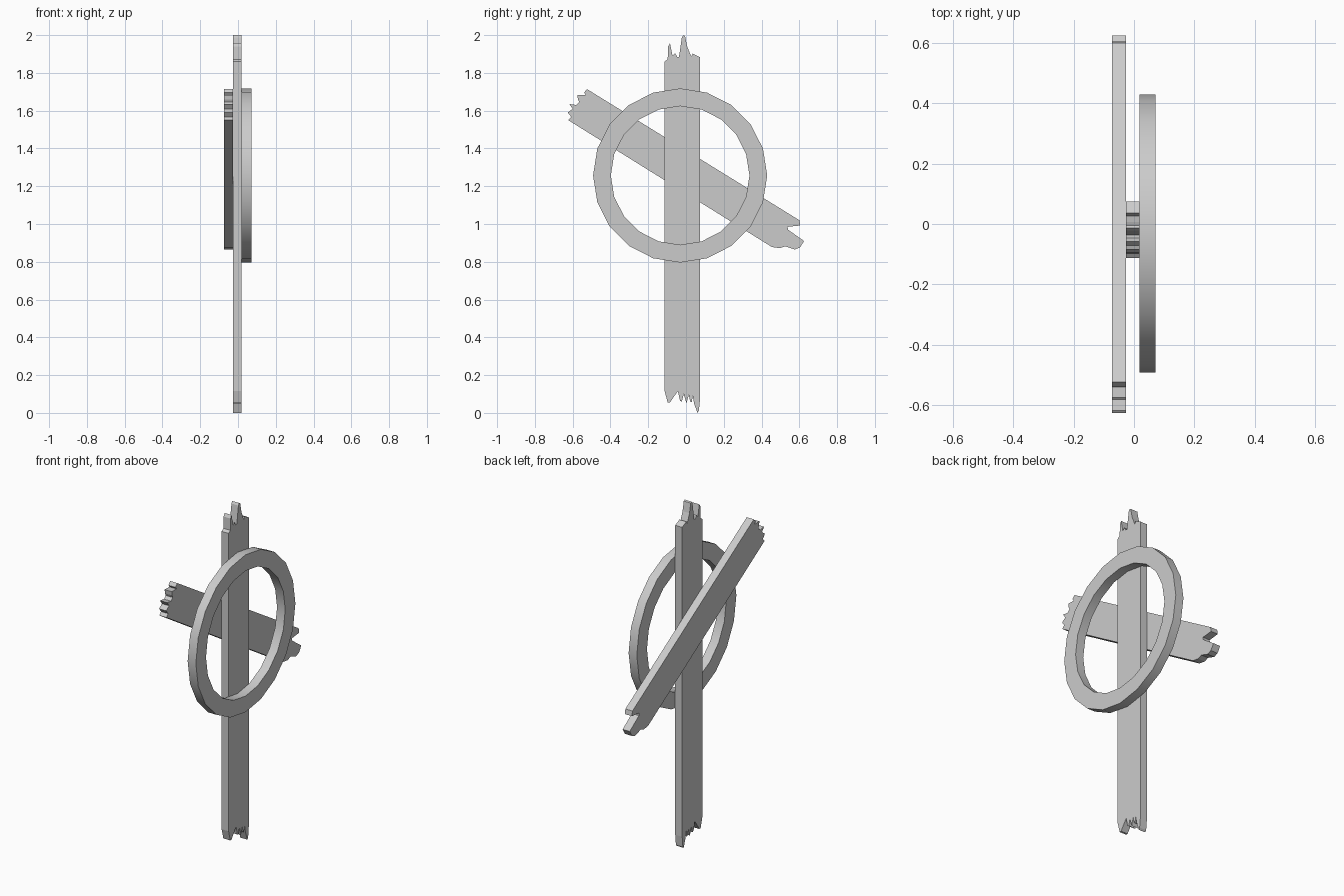
import bpy, bmesh
from math import cos, sin, tau

if "Cube" in bpy.data.objects:
    bpy.data.objects.remove(bpy.data.objects["Cube"])


def finish(name, bm):
    bmesh.ops.recalc_face_normals(bm, faces=bm.faces)
    mesh = bpy.data.meshes.new(name)
    bm.to_mesh(mesh)
    bm.free()
    obj = bpy.data.objects.new(name, mesh)
    bpy.context.collection.objects.link(obj)
    return obj


def plank(name, outline, x0, x1):
    """Extrude a (y, z) outline along x."""
    bm = bmesh.new()
    face = bm.faces.new([bm.verts.new((x0, y, z)) for y, z in outline])
    ext = bmesh.ops.extrude_face_region(bm, geom=[face], use_keep_orig=True)
    for v in ext["geom"]:
        if isinstance(v, bmesh.types.BMVert):
            v.co.x = x1
    return finish(name, bm)


def ring(name, cy, cz, r_out, r_in, x0, x1, sides):
    """Flat band with a rectangular cross-section around the x axis."""
    bm = bmesh.new()
    section = [(r_out, x0), (r_out, x1), (r_in, x1), (r_in, x0)]
    loops = [[bm.verts.new((x, cy + r * cos(tau * i / sides), cz + r * sin(tau * i / sides)))
              for r, x in section] for i in range(sides)]
    for i in range(sides):
        a, b = loops[i], loops[(i + 1) % sides]
        for j in range(4):
            k = (j + 1) % 4
            bm.faces.new((a[j], a[k], b[k], b[j]))
    return finish(name, bm)


# Upright board with splintered ends
plank("upright_board", [
    (-0.113, 1.86), (-0.097, 1.872), (-0.095, 1.94), (-0.085, 1.957), (-0.071, 1.89),
    (-0.058, 1.905), (-0.047, 1.885), (-0.037, 1.885), (-0.022, 1.988), (-0.014, 2.0),
    (-0.005, 1.995), (0.006, 1.94), (0.027, 1.888), (0.036, 1.902), (0.074, 1.883),
    (0.074, 0.07), (0.068, 0.01), (0.06, 0.0), (0.043, 0.05), (0.036, 0.09),
    (0.03, 0.055), (0.022, 0.06), (0.015, 0.095), (0.002, 0.05), (-0.012, 0.1),
    (-0.022, 0.06), (-0.032, 0.065), (-0.043, 0.115), (-0.065, 0.085), (-0.085, 0.055),
    (-0.097, 0.055), (-0.113, 0.115)], -0.027, 0.018)

# Slanted board behind it
plank("slanted_board", [
    (-0.524, 1.714), (-0.54, 1.695), (-0.53, 1.682), (-0.575, 1.683), (-0.572, 1.66),
    (-0.565, 1.645), (-0.582, 1.63), (-0.618, 1.635), (-0.6, 1.61), (-0.626, 1.59),
    (-0.608, 1.567), (-0.624, 1.55), (0.455, 0.878), (0.497, 0.872), (0.525, 0.882),
    (0.575, 0.865), (0.603, 0.875), (0.625, 0.91), (0.54, 0.97), (0.538, 0.985),
    (0.605, 0.992), (0.6, 1.02)], -0.073, -0.027)

# Ring in front
hoop = ring("hoop", -0.031, 1.257, 0.461, 0.367, 0.018, 0.071, 20)
bpy.context.view_layer.objects.active = hoop
hoop.select_set(True)
bpy.ops.object.shade_smooth_by_angle()
